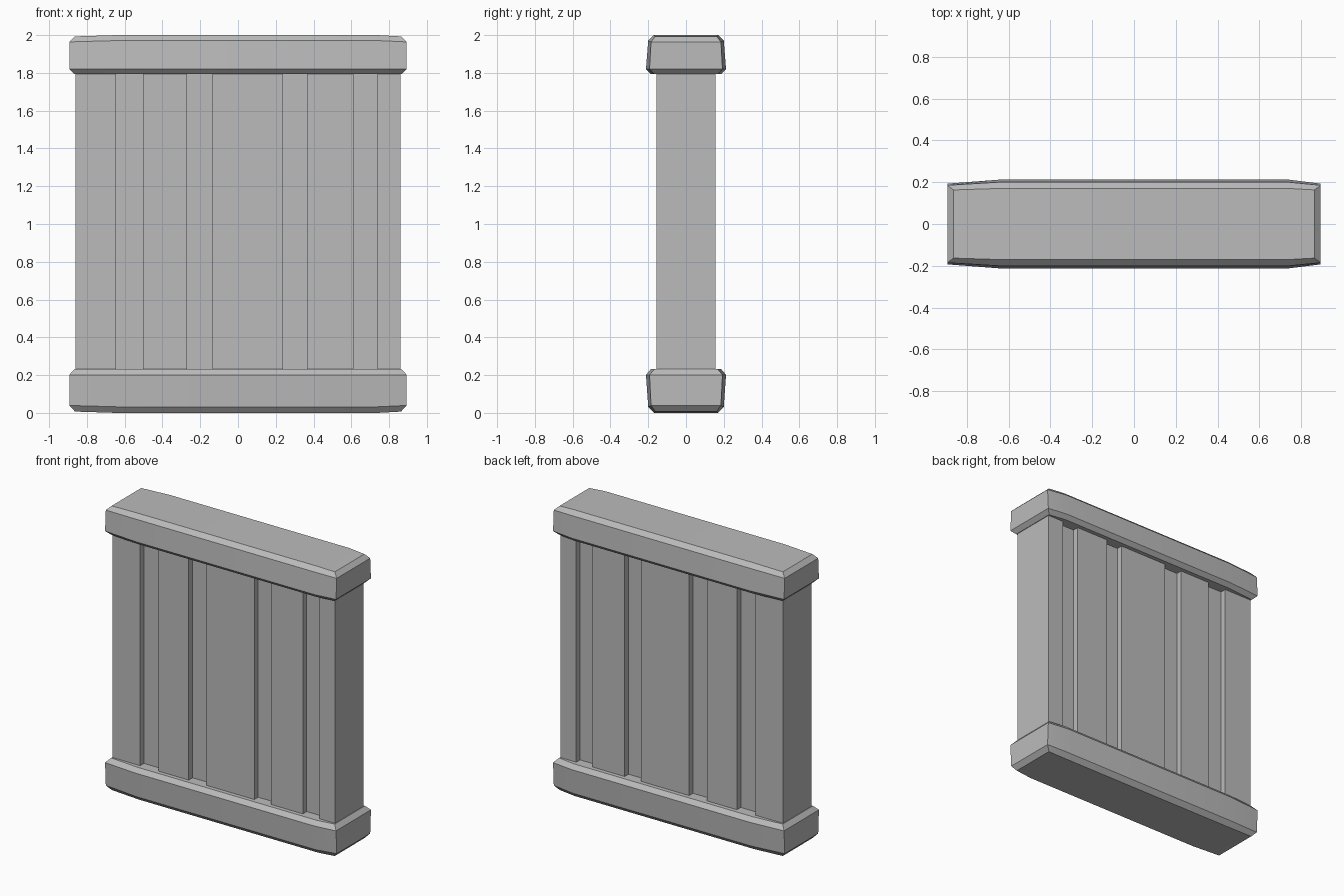
import bpy
import bmesh
import math

cube = bpy.data.objects.get("Cube")
if cube:
    bpy.data.objects.remove(cube, do_unlink=True)

# Single stone colour
stone = bpy.data.materials.new("plain grey")
stone.use_nodes = True
grey = (0.5, 0.5, 0.5, 1.0)
stone.diffuse_color = grey
stone.node_tree.nodes["Principled BSDF"].inputs["Base Color"].default_value = grey


def finish(name, bm, smooth=False):
    bmesh.ops.recalc_face_normals(bm, faces=bm.faces[:])
    mesh = bpy.data.meshes.new(name)
    bm.to_mesh(mesh)
    bm.free()
    mesh.materials.append(stone)
    obj = bpy.data.objects.new(name, mesh)
    bpy.context.collection.objects.link(obj)
    if smooth:
        bpy.ops.object.select_all(action="DESELECT")
        obj.select_set(True)
        bpy.context.view_layer.objects.active = obj
        bpy.ops.object.shade_smooth_by_angle(angle=math.radians(20))
    return obj


# Grooved wall: one plan outline, mirrored front to back, raised between the slabs
HALF_WIDTH, HALF_DEPTH, GROOVE_DEPTH = 0.861, 0.157, 0.042
GROOVES = [(-0.647, -0.504), (-0.271, -0.134), (0.237, 0.364), (0.612, 0.739)]

front = [(-HALF_WIDTH, -HALF_DEPTH)]
for left, right in GROOVES:
    inner = GROOVE_DEPTH - HALF_DEPTH
    front += [(left, -HALF_DEPTH), (left, inner), (right, inner), (right, -HALF_DEPTH)]
front.append((HALF_WIDTH, -HALF_DEPTH))
outline = front + [(x, -y) for x, y in reversed(front)]

bm = bmesh.new()
base = bm.faces.new([bm.verts.new((x, y, 0.2)) for x, y in outline])
raised = bmesh.ops.extrude_face_region(bm, geom=[base])["geom"]
bmesh.ops.translate(bm, vec=(0, 0, 1.62),
                    verts=[g for g in raised if isinstance(g, bmesh.types.BMVert)])
finish("grooved_wall", bm)


# Bevelled slabs that swell in the middle and taper away from the wall
# Each ring: distance out from the wall (0 to 1), half width, mid depth, end depth, end sag
RINGS = [
    (0.0, 0.865, 0.186, 0.167, 0.0),
    (0.13, 0.893, 0.212, 0.193, 0.0),
    (0.86, 0.893, 0.200, 0.185, 0.007),
    (1.0, 0.863, 0.170, 0.163, 0.007),
]
SWELL_LEFT, SWELL_RIGHT = -0.645, 0.74


def slab(name, wall_z, outer_z):
    bm = bmesh.new()
    rise = outer_z - wall_z
    loops = []
    for t, half, mid, end, sag in RINGS:
        z = wall_z + t * rise
        z_end = z - math.copysign(sag, rise)
        side = [(-half, end, z_end), (SWELL_LEFT, mid, z),
                (SWELL_RIGHT, mid, z), (half, end, z_end)]
        points = [(x, -y, h) for x, y, h in side] + side[::-1]
        loops.append([bm.verts.new(p) for p in points])
    count = len(loops[0])
    for low, high in zip(loops, loops[1:]):
        for i in range(count):
            j = (i + 1) % count
            bm.faces.new((low[i], low[j], high[j], high[i]))
    for ring in (loops[0], loops[-1]):
        for i in range(3):
            bm.faces.new((ring[i], ring[i + 1], ring[count - 2 - i], ring[count - 1 - i]))
    return finish(name, bm, smooth=True)


slab("base_slab", 0.232, 0.0)
slab("top_slab", 1.793, 2.0)
